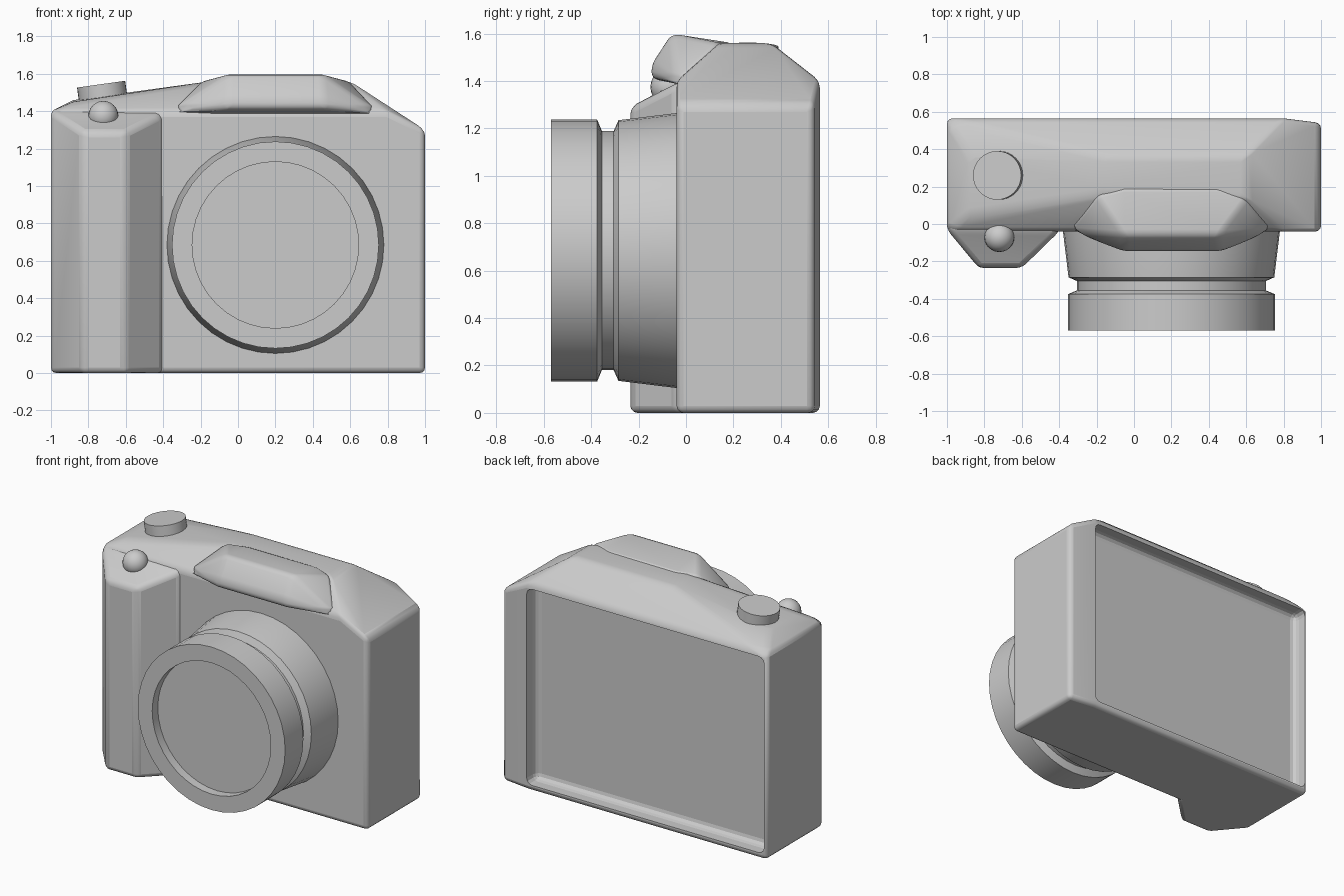
import bpy, bmesh, math
from mathutils import Matrix, Vector

if "Cube" in bpy.data.objects:
    bpy.data.objects.remove(bpy.data.objects["Cube"], do_unlink=True)

grey = bpy.data.materials.new("plain_grey")
grey.use_nodes = True
colour = (0.6, 0.6, 0.6, 1)
grey.diffuse_color = colour
grey.node_tree.nodes["Principled BSDF"].inputs["Base Color"].default_value = colour


def make(name, bm):
    bmesh.ops.recalc_face_normals(bm, faces=bm.faces)
    mesh = bpy.data.meshes.new(name)
    bm.to_mesh(mesh)
    bm.free()
    mesh.materials.append(grey)
    obj = bpy.data.objects.new(name, mesh)
    bpy.context.collection.objects.link(obj)
    return obj


def bevel(obj, width, segments=3, angle=18):
    mod = obj.modifiers.new("soft_edges", "BEVEL")
    mod.width, mod.segments = width, segments
    mod.limit_method = "ANGLE"
    mod.angle_limit = math.radians(angle)


def hull(name, points):
    """Solid wrapped around a few corner points."""
    bm = bmesh.new()
    for p in points:
        bm.verts.new(p)
    bmesh.ops.convex_hull(bm, input=bm.verts)
    loose = [v for v in bm.verts if not v.link_faces]
    bmesh.ops.delete(bm, geom=loose, context="VERTS")
    bmesh.ops.dissolve_limit(bm, angle_limit=0.02, verts=bm.verts, edges=bm.edges)
    return make(name, bm)


def smooth(obj, angle=30):
    bpy.ops.object.select_all(action="DESELECT")
    obj.select_set(True)
    bpy.context.view_layer.objects.active = obj
    bpy.ops.object.shade_smooth_by_angle(angle=math.radians(angle))


FRONT, BACK = -0.04, 0.565

# Main body: straight walls below, sloped roof above
end_plan = [(-1, FRONT), (-1, BACK), (0.8, FRONT), (0.8, BACK), (1, FRONT), (1, 0.54)]
corners = [(x, y, 0) for x, y in end_plan]
corners += [(x, y, 1.3 if x == 1 else 1.4) for x, y in end_plan]
corners += [(0.6, y, 1.56) for y in (0.14, 0.36)]
corners += [(-0.15, y, 1.56) for y in (0.16, 0.36)]
corners += [(-0.88, 0.05, 1.45), (-0.88, 0.36, 1.46)]
body = hull("body", corners)
bevel(body, 0.03)

# Screen recess cut into the back
bm = bmesh.new()
size, centre = Vector((1.78, 0.3, 1.33)), Vector((-0.09, 0.61, 0.705))
bmesh.ops.create_cube(bm, size=1, matrix=Matrix.Translation(centre) @ Matrix.Diagonal(size.to_4d()))
cutter = make("recess_cutter", bm)
bevel(cutter, 0.04)
cutter.hide_render = True
cutter.hide_set(True)
cut = body.modifiers.new("screen_recess", "BOOLEAN")
cut.operation, cut.object, cut.solver = "DIFFERENCE", cutter, "EXACT"
smooth(body, 40)

# Hand grip
plan = [(-1, 0.1, 1.39), (-1, -0.03, 1.4), (-0.83, -0.235, 1.29),
        (-0.6, -0.235, 1.29), (-0.4, FRONT, 1.39), (-0.4, 0.1, 1.39)]
grip = hull("hand_grip", plan + [(x, y, 0) for x, y, z in plan])
bevel(grip, 0.03)
smooth(grip, 40)

# Flash housing overhanging the lens
flash = hull("flash_housing", [
    (-0.05, -0.145, 1.41), (0.46, -0.145, 1.41), (-0.05, -0.145, 1.47), (0.46, -0.145, 1.47),
    (-0.05, -0.06, 1.6), (0.45, -0.06, 1.6), (-0.2, 0.16, 1.56), (0.6, 0.14, 1.56),
    (-0.05, 0.2, 1.56), (0.45, 0.2, 1.56), (-0.36, FRONT, 1.4), (0.76, FRONT, 1.39),
    (-0.2, 0.1, 1.36), (0.6, 0.1, 1.36)])
bevel(flash, 0.025)
smooth(flash, 40)

# Lens barrel: profile of radius and y, spun about the lens axis
profile = [(0, -0.51), (0.445, -0.51), (0.445, -0.57), (0.553, -0.57), (0.553, -0.375),
           (0.505, -0.355), (0.505, -0.305), (0.55, -0.285), (0.58, FRONT), (0.58, 0.02), (0, 0.02)]
bm = bmesh.new()
verts = [bm.verts.new((0.2 + r, y, 0.685)) for r, y in profile]
edges = [bm.edges.new(pair) for pair in zip(verts, verts[1:])]
bmesh.ops.spin(bm, geom=verts + edges, cent=(0.2, 0, 0.685), axis=(0, 1, 0),
               angle=math.tau, steps=40)
bmesh.ops.remove_doubles(bm, verts=bm.verts, dist=0.0005)
smooth(make("lens_barrel", bm), 20)

# Mode dial, tilted with the top deck
bm = bmesh.new()
tilt = Matrix.Translation((-0.725, 0.26, 1.495)) @ Matrix.Rotation(math.radians(-8), 4, "Y")
bmesh.ops.create_cone(bm, cap_ends=True, segments=32, radius1=0.13, radius2=0.13,
                      depth=0.1, matrix=tilt)
smooth(make("mode_dial", bm))

# Shutter button
bm = bmesh.new()
bmesh.ops.create_uvsphere(bm, u_segments=24, v_segments=12, radius=0.08,
                          matrix=Matrix.Translation((-0.72, -0.07, 1.375)))
smooth(make("shutter_button", bm))
